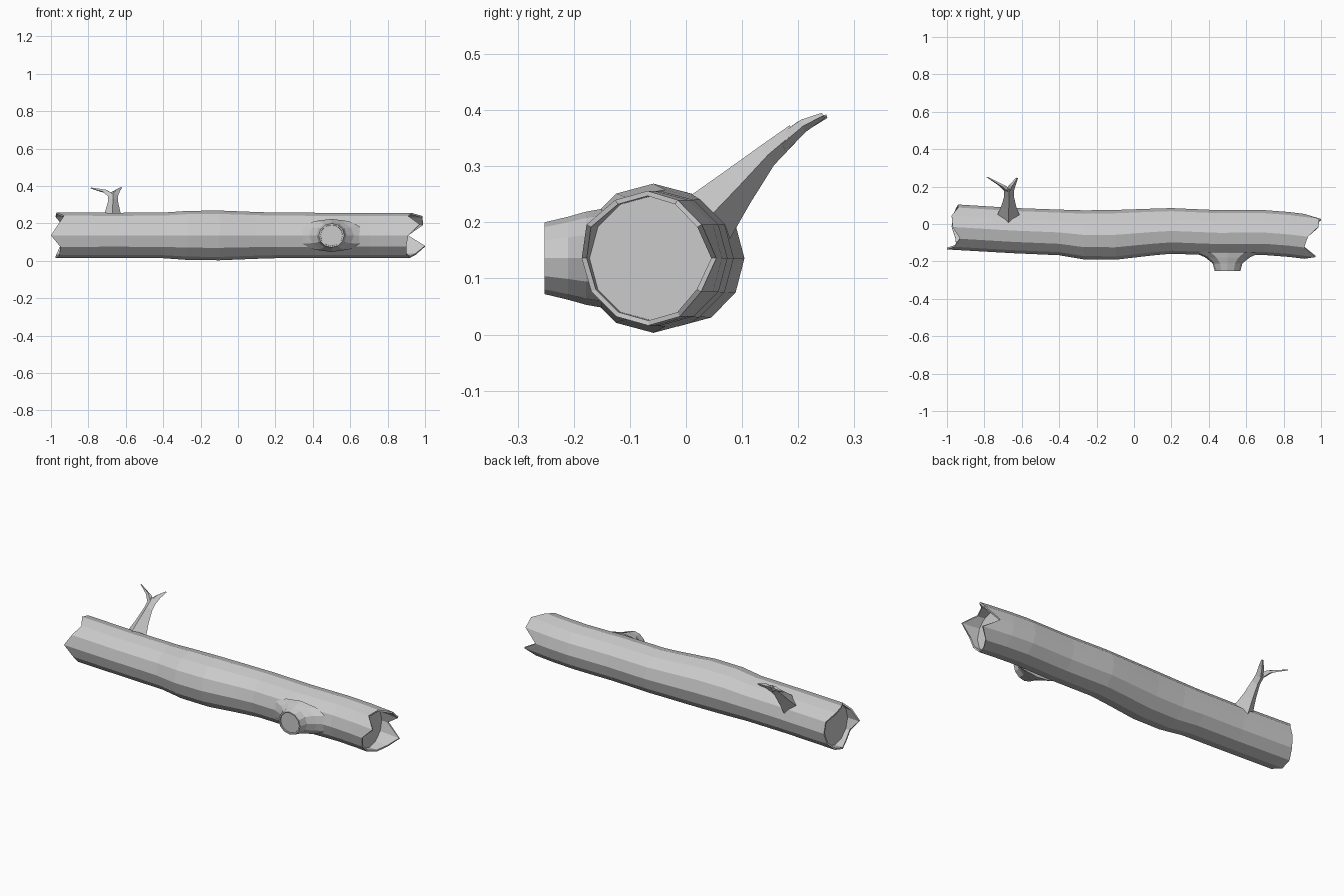
import bpy, bmesh
from math import sin, cos, tau

old = bpy.data.objects.get("Cube")
if old:
    bpy.data.objects.remove(old)

grey = bpy.data.materials.new("plain_grey")
grey.use_nodes = True
colour = (0.6, 0.6, 0.6, 1)
grey.diffuse_color = colour
grey.node_tree.nodes["Principled BSDF"].inputs["Base Color"].default_value = colour

SIDES = 12
MID_Z = 0.136


def finish(bm, name):
    bmesh.ops.recalc_face_normals(bm, faces=bm.faces)
    mesh = bpy.data.meshes.new(name)
    bm.to_mesh(mesh)
    bm.free()
    mesh.materials.append(grey)
    obj = bpy.data.objects.new(name, mesh)
    bpy.context.collection.objects.link(obj)
    return obj


def loft(bm, rings, cap_start=True, cap_end=True):
    """Skin a list of equal point rings, with optional end caps."""
    loops = [[bm.verts.new(p) for p in ring] for ring in rings]
    n = len(loops[0])
    for a, b in zip(loops, loops[1:]):
        for i in range(n):
            j = (i + 1) % n
            bm.faces.new((a[i], a[j], b[j], b[i]))
    if cap_start:
        bm.faces.new(loops[0])
    if cap_end:
        bm.faces.new(loops[-1])


# Trunk spine: x, centre y, radius
spine = [(-1, -.014, .122), (-.65, -.035, .121), (-.4, -.045, .122),
         (-.27, -.058, .131), (-.1, -.058, .133), (.1, -.043, .125),
         (.2, -.037, .122), (.45, -.047, .121), (.7, -.046, .12),
         (.83, -.056, .12), (1, -.077, .12)]


def trunk_point(x, i, inset=0):
    """Point on the trunk wall; i counts from the back over the top."""
    for a, b in zip(spine, spine[1:]):
        if x <= b[0]:
            break
    t = (x - a[0]) / (b[0] - a[0])
    y = a[1] + t * (b[1] - a[1])
    r = a[2] + t * (b[2] - a[2]) - inset
    ang = tau * i / SIDES
    return (x, y + r * cos(ang), MID_Z + r * sin(ang))


# Splintered end outlines, one x per side
left_end = [.91, .99, .985, .93, .91, .97, .91, .90, .90, .92, .95, 1.0]
right_end = [-.94, -.94, -.975, -.97, -.93, -.96, -1, -.95, -.955, -.975, -.97, -.95]


def ring(xs, inset=0):
    return [trunk_point(x, i, inset) for i, x in enumerate(xs)]


# Trunk: recessed cap, thin rim, outer wall, thin rim, recessed cap
WALL = .009
bm = bmesh.new()
rings = [ring([-.925] * SIDES, WALL), ring(right_end, WALL), ring(right_end)]
rings += [ring([s[0]] * SIDES) for s in spine[1:-1]]
rings += [ring(left_end), ring(left_end, WALL), ring([.87] * SIDES, WALL)]
loft(bm, rings)
finish(bm, "log_trunk")

# Sawn knot on the front: y, half width, half height
knot = [(-.15, .185, .088), (-.178, .12, .083), (-.21, .08, .074),
        (-.252, .068, .064), (-.252, .06, .057), (-.246, .059, .056)]
bm = bmesh.new()
loft(bm, [[(.5 + w * cos(tau * i / SIDES), y, MID_Z + h * sin(tau * i / SIDES))
           for i in range(SIDES)] for y, w, h in knot])
finish(bm, "sawn_knot")


def twig(name, sections):
    """Four-sided twig: centre x, upper (y, z), lower (y, z), half width."""
    bm = bmesh.new()
    rings = []
    for x, (uy, uz), (ly, lz), w in sections:
        my, mz = (uy + ly) / 2, (uz + lz) / 2
        rings.append([(x, uy, uz), (x + w, my, mz), (x, ly, lz), (x - w, my, mz)])
    loft(bm, rings)
    finish(bm, name)


# Forked branch on the back
twig("branch_stem", [(-.672, (-.01, .235), (.075, .165), .066),
                     (-.67, (.075, .295), (.115, .235), .04),
                     (-.668, (.135, .338), (.157, .302), .026),
                     (-.668, (.185, .373), (.195, .342), .026)])
twig("branch_fork_right", [(-.665, (.165, .355), (.178, .325), .024),
                           (-.705, (.20, .38), (.21, .36), .018),
                           (-.785, (.25, .392), (.252, .386), .004)])
twig("branch_fork_left", [(-.668, (.165, .355), (.178, .325), .024),
                          (-.65, (.205, .383), (.212, .36), .018),
                          (-.626, (.242, .395), (.248, .386), .006)])
